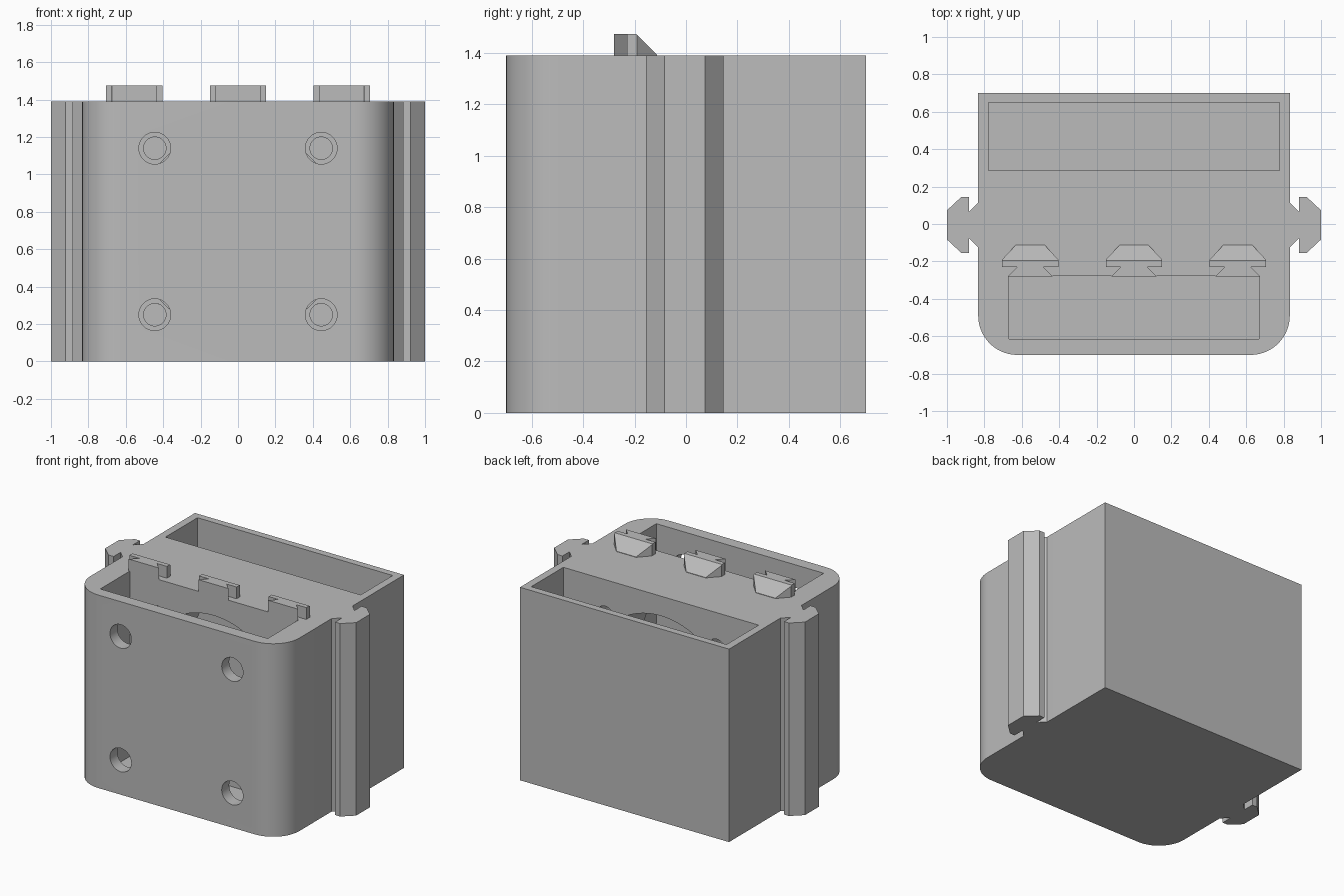
import bpy, bmesh, math
from mathutils import Matrix

cube = bpy.data.objects.get("Cube")
if cube:
    bpy.data.objects.remove(cube, do_unlink=True)

GREY = (0.5, 0.5, 0.5, 1)
mat = bpy.data.materials.new("plain grey")
mat.use_nodes = True
mat.diffuse_color = GREY
mat.node_tree.nodes["Principled BSDF"].inputs["Base Color"].default_value = GREY

HEIGHT = 1.39
MID = HEIGHT / 2
FLOOR = 0.055


def add_object(name, bm):
    bmesh.ops.recalc_face_normals(bm, faces=bm.faces)
    mesh = bpy.data.meshes.new(name)
    bm.to_mesh(mesh)
    bm.free()
    mesh.materials.append(mat)
    obj = bpy.data.objects.new(name, mesh)
    bpy.context.collection.objects.link(obj)
    return obj


def prism(name, outline, z0, z1, matrix=Matrix()):
    """Extrude an xy outline from z0 to z1."""
    bm = bmesh.new()
    face = bm.faces.new([bm.verts.new((x, y, z0)) for x, y in outline])
    geo = bmesh.ops.extrude_face_region(bm, geom=[face])["geom"]
    bmesh.ops.translate(bm, vec=(0, 0, z1 - z0),
                        verts=[g for g in geo if isinstance(g, bmesh.types.BMVert)])
    bm.transform(matrix)
    return add_object(name, bm)


def cut(target, cutter):
    mod = target.modifiers.new("cut", "BOOLEAN")
    mod.operation = "DIFFERENCE"
    mod.solver = "EXACT"
    mod.object = cutter
    bpy.context.view_layer.update()
    graph = bpy.context.evaluated_depsgraph_get()
    mesh = bpy.data.meshes.new_from_object(target.evaluated_get(graph))
    target.modifiers.clear()
    target.data = mesh
    bpy.data.objects.remove(cutter, do_unlink=True)


def cut_box(target, x, y0, y1, z0, z1):
    cut(target, prism("cutter", [(-x, y0), (x, y0), (x, y1), (-x, y1)], z0, z1))


def cut_hole(target, x, z, radius, y0, y1, sides):
    bm = bmesh.new()
    place = Matrix.Translation((x, (y0 + y1) / 2, z)) @ Matrix.Rotation(math.pi / 2, 4, "X")
    bmesh.ops.create_cone(bm, cap_ends=True, segments=sides, radius1=radius,
                          radius2=radius, depth=y1 - y0, matrix=place)
    cut(target, add_object("cutter", bm))


# Housing with rounded front corners
W, D, R = 0.833, 0.7, 0.21
arc = [math.radians(90 * i / 14) for i in range(15)]
right = [(W - R + R * math.sin(a), -D + R - R * math.cos(a)) for a in arc] + [(W, D)]
left = [(-x, y) for x, y in reversed(right)]
housing = prism("housing", right + left, 0, HEIGHT)

# Open pockets in front of and behind the thick centre wall
cut_box(housing, 0.667, -0.615, -0.278, FLOOR, 1.6)
cut_box(housing, 0.778, 0.285, 0.65, FLOOR, 1.6)

# Round air opening, screw holes and wider access holes
cut_hole(housing, 0, MID, 0.553, -0.3, 0.31, 96)
for x in (-0.445, 0.445):
    for z in (MID - 0.445, MID + 0.445):
        cut_hole(housing, x, z, 0.06, -0.3, 0.31, 32)
        cut_hole(housing, x, z, 0.085, -0.8, -0.55, 32)

bpy.ops.object.select_all(action="DESELECT")
housing.select_set(True)
bpy.context.view_layer.objects.active = housing
bpy.ops.object.shade_smooth_by_angle(angle=math.radians(30))

# Shared hooked profile: across, outwards
half = [(0.12, 0), (0.07, 0.05), (0.15, 0.05), (0.15, 0.09), (0.078, 0.167)]
hook = half + [(-x, y) for x, y in reversed(half)]

# Full-height connector rails on both sides
for side, name in ((1, "left_rail"), (-1, "right_rail")):
    place = Matrix.Translation((side * W, -0.005, 0)) @ Matrix.Rotation(-side * math.pi / 2, 4, "Z")
    prism(name, hook, 0, HEIGHT, place)

# Top connectors with a sloped back
for x, name in ((-0.555, "right_top_hook"), (0, "middle_top_hook"), (0.555, "left_top_hook")):
    top = prism(name, hook, HEIGHT - 0.002, HEIGHT + 0.085, Matrix.Translation((x, -0.28, 0)))
    bm = bmesh.new()
    bm.from_mesh(top.data)
    cut_geo = bm.verts[:] + bm.edges[:] + bm.faces[:]
    bmesh.ops.bisect_plane(bm, geom=cut_geo, plane_co=(x, -0.195, HEIGHT + 0.085),
                           plane_no=(0, 1, 1), clear_outer=True)
    bmesh.ops.holes_fill(bm, edges=[e for e in bm.edges if e.is_boundary])
    bmesh.ops.recalc_face_normals(bm, faces=bm.faces)
    bm.to_mesh(top.data)
    bm.free()
